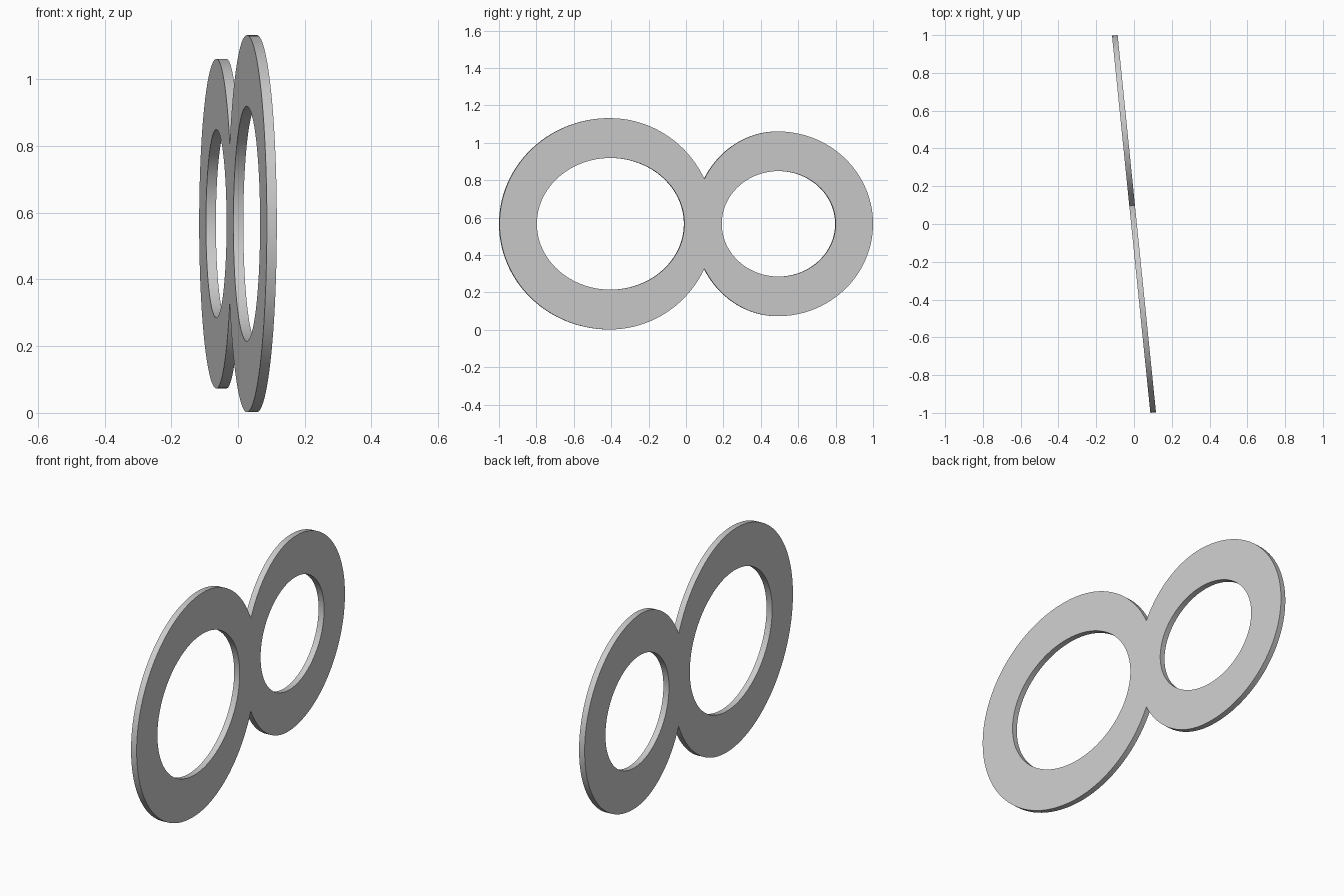
import bpy
from math import cos, sin, acos, pi, radians

cube = bpy.data.objects.get("Cube")
if cube:
    bpy.data.objects.remove(cube)

MID = 0.567      # height of the long axis
WAIST = 0.097    # where the two rings meet
STEPS = 96


def arc(cx, left, right, height, start, end, steps=STEPS):
    """Oval arc whose left and right halves may differ in width."""
    points = []
    for i in range(steps + 1):
        a = start + (end - start) * i / steps
        width = right if cos(a) > 0 else left
        points.append((cx + width * cos(a), MID + height * sin(a)))
    return points


# Outer outline: two ovals cut off where they meet at the waist
big_x, small_x = -0.41, 0.49
big_in, small_in = 0.56, 0.45
a = acos((WAIST - big_x) / big_in)
b = acos((small_x - WAIST) / small_in)
outline = arc(big_x, 0.59, big_in, 0.565, a, 2 * pi - a)
outline += arc(small_x, small_in, 0.51, 0.494, b - pi, pi - b)[1:-1]

# Eye openings
big_hole = arc(-0.405, 0.395, 0.395, 0.352, 0, 2 * pi)[:-1]
small_hole = arc(0.495, 0.305, 0.305, 0.282, 0, 2 * pi)[:-1]

# Flat filled profile with thickness
profile = bpy.data.curves.new("double_ring_plate", "CURVE")
profile.dimensions = "2D"
profile.fill_mode = "BOTH"
profile.extrude = 0.015
for loop in (outline, big_hole, small_hole):
    spline = profile.splines.new("POLY")
    spline.points.add(len(loop) - 1)
    spline.use_cyclic_u = True
    for point, (u, v) in zip(spline.points, loop):
        point.co = (u * 1.0036, v, 0, 1)

plate = bpy.data.objects.new("double_ring_plate", profile)
bpy.context.collection.objects.link(plate)

# Stand the plate upright, turned slightly off the long axis
plate.rotation_euler = (radians(90), 0, radians(95.8))

grey = bpy.data.materials.new("plain_grey")
grey.use_nodes = True
colour = (0.6, 0.6, 0.6, 1)
grey.diffuse_color = colour
grey.node_tree.nodes["Principled BSDF"].inputs["Base Color"].default_value = colour
profile.materials.append(grey)

bpy.ops.object.select_all(action="DESELECT")
plate.select_set(True)
bpy.context.view_layer.objects.active = plate
bpy.ops.object.convert(target="MESH")
bpy.ops.object.shade_smooth_by_angle(angle=radians(30))
